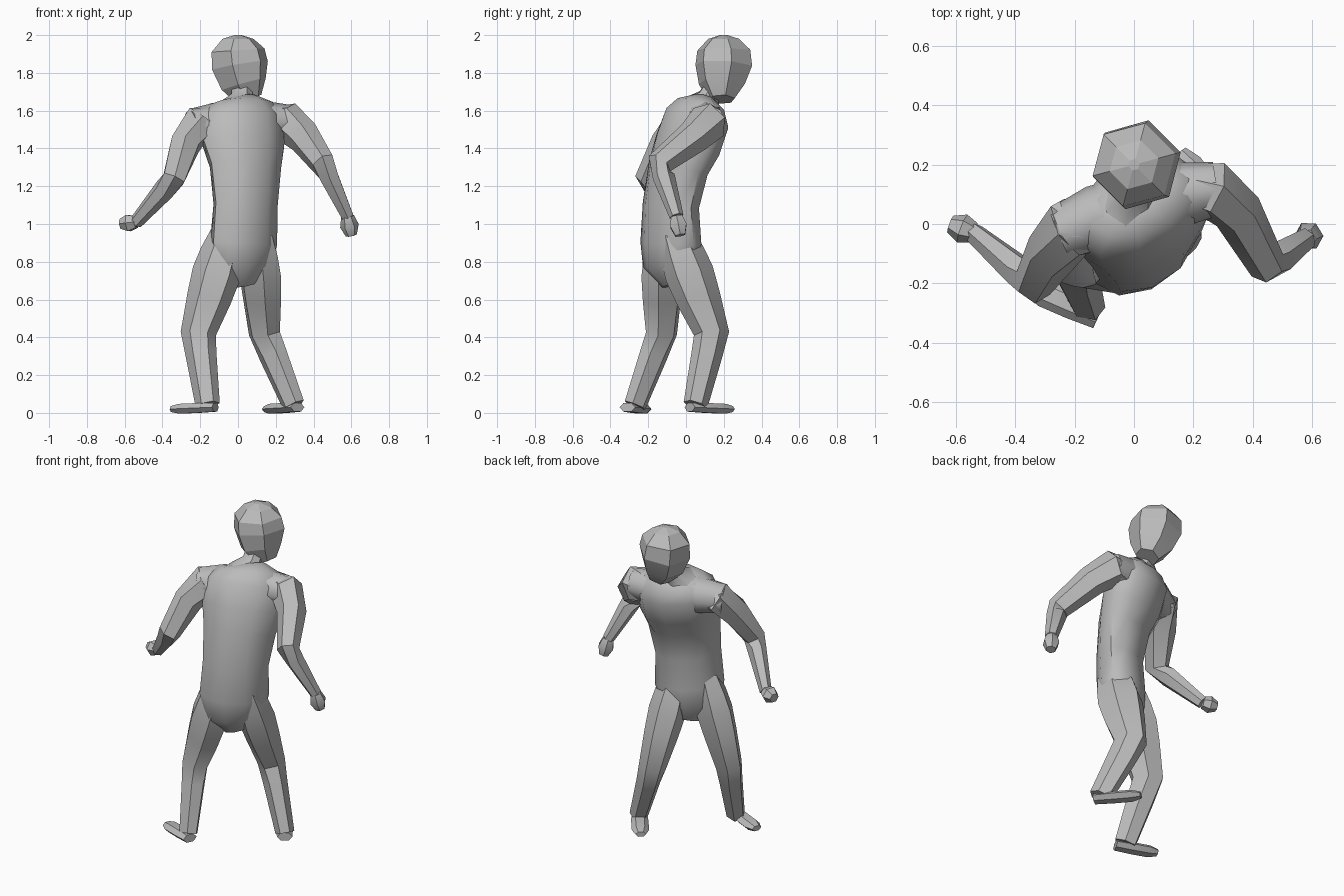
import bpy, bmesh, math
from mathutils import Vector

cube = bpy.data.objects.get("Cube")
if cube:
    bpy.data.objects.remove(cube)

grey = bpy.data.materials.new("plain grey")
grey.use_nodes = True
grey.diffuse_color = (0.5, 0.5, 0.5, 1)
shader = grey.node_tree.nodes["Principled BSDF"]
shader.inputs["Base Color"].default_value = grey.diffuse_color


def loft(name, rings, yaw, twist=0, depth=1, sides=6, smooth=35):
    """Skin elliptical rings (x, y, z, side radius) along a path.
    yaw turns the side axis and twist adds to it along the path, in degrees;
    depth is the ratio of the front-to-back radius to the side radius."""
    points = [Vector(ring[:3]) for ring in rings]
    last = len(points) - 1
    bm = bmesh.new()
    loops = []
    for i, ring in enumerate(rings):
        tangent = (points[min(i + 1, last)] - points[max(i - 1, 0)]).normalized()
        turn = math.radians(yaw + twist * i / last)
        side = Vector((math.cos(turn), math.sin(turn), 0))
        side = (side - tangent * side.dot(tangent)).normalized()
        across = side * ring[3]
        deep = tangent.cross(side) * ring[3] * depth
        angles = [math.tau * k / sides for k in range(sides)]
        loops.append([bm.verts.new(points[i] + across * math.cos(a) + deep * math.sin(a))
                      for a in angles])
    for low, high in zip(loops, loops[1:]):
        for k in range(sides):
            n = (k + 1) % sides
            bm.faces.new((low[k], low[n], high[n], high[k]))
    bm.faces.new(loops[0])
    bm.faces.new(loops[last])
    bmesh.ops.recalc_face_normals(bm, faces=bm.faces)
    mesh = bpy.data.meshes.new(name)
    bm.to_mesh(mesh)
    bm.free()
    mesh.materials.append(grey)
    obj = bpy.data.objects.new(name, mesh)
    bpy.context.collection.objects.link(obj)
    bpy.ops.object.select_all(action='DESELECT')
    obj.select_set(True)
    bpy.context.view_layer.objects.active = obj
    bpy.ops.object.shade_smooth_by_angle(angle=math.radians(smooth))


def arm(name, shoulder, middle, elbow, wrist, tip):
    """Upper arm, bent elbow and forearm, with a small closed fist."""
    shoulder, middle, elbow, wrist, tip = map(Vector, (shoulder, middle, elbow, wrist, tip))
    root = shoulder.lerp(Vector((0, shoulder.y, shoulder.z)), 0.4)
    below_elbow = elbow.lerp(wrist, 0.25)
    path = [(root, 0.08), (shoulder, 0.1), (middle, 0.085),
            (elbow, 0.065), (below_elbow, 0.055), (wrist, 0.035)]
    loft(name + "_arm", [(*p, r) for p, r in path], yaw=30, depth=1.1)
    fist = [(wrist, 0.035), (wrist.lerp(tip, 0.5), 0.05), (tip, 0.03)]
    loft(name + "_hand", [(*p, r) for p, r in fist], yaw=60)


def leg(name, hip, knee, ankle, yaw):
    """Thigh rooted inside the pelvis, bent knee and shin."""
    hip, knee, ankle = map(Vector, (hip, knee, ankle))
    path = [(hip, 0.08), (hip.lerp(knee, 0.2), 0.1), (hip.lerp(knee, 0.4), 0.11),
            (hip.lerp(knee, 0.65), 0.1), (knee, 0.08), (knee.lerp(ankle, 0.3), 0.07),
            (ankle, 0.055)]
    loft(name + "_leg", [(*p, r) for p, r in path], yaw, depth=1.25)


def foot(name, heel, toe):
    """Flat wedge standing on the ground, lower towards the toe."""
    heel, toe = Vector(heel), Vector(toe)
    way = toe - heel
    rings = [(*heel.lerp(toe, f), 0.03 - f * 0.01, w)
             for f, w in ((0, 0.045), (0.4, 0.05), (0.8, 0.05), (1, 0.03))]
    yaw = math.degrees(math.atan2(way.y, way.x)) - 90
    loft(name + "_foot", rings, yaw, depth=0.6)


# Torso, twisting from hips to shoulders
loft("torso", [
    (0.03, -0.06, 0.68, 0.08),
    (0.02, -0.08, 0.78, 0.18),
    (0.03, -0.08, 0.9, 0.2),
    (0.04, -0.08, 1.1, 0.19),
    (0.04, -0.04, 1.3, 0.21),
    (0.03, 0.01, 1.42, 0.24),
    (0.02, 0.06, 1.56, 0.24),
    (0.02, 0.08, 1.63, 0.18),
    (0.01, 0.09, 1.66, 0.09)], yaw=42, twist=-20, depth=0.68, sides=10, smooth=50)

# Shoulder girdle, bridging the torso to both arms
loft("shoulders", [
    (-0.25, -0.03, 1.52, 0.09),
    (-0.13, 0.02, 1.53, 0.11),
    (0.02, 0.05, 1.54, 0.12),
    (0.15, 0.1, 1.54, 0.11),
    (0.28, 0.12, 1.54, 0.09)], yaw=112, sides=8, smooth=50)

# Neck and head
loft("neck", [(0, 0.07, 1.6, 0.11), (0.02, 0.12, 1.67, 0.06), (0.02, 0.18, 1.76, 0.06)],
     yaw=30, sides=8, smooth=40)
loft("head", [
    (0.06, 0.19, 1.66, 0.07),
    (0.03, 0.19, 1.74, 0.125),
    (0.01, 0.2, 1.84, 0.155),
    (0, 0.2, 1.92, 0.145),
    (0, 0.2, 1.98, 0.085),
    (0, 0.2, 2, 0.02)], yaw=15, smooth=15)

# Arms, elbows pointing back
arm("left", (0.26, 0.12, 1.54), (0.35, 0.04, 1.46), (0.45, -0.14, 1.32),
    (0.58, -0.05, 1.04), (0.6, -0.03, 0.94))
arm("right", (-0.21, -0.01, 1.53), (-0.28, -0.1, 1.42), (-0.34, -0.2, 1.24),
    (-0.54, -0.03, 1.01), (-0.62, 0, 1))

# Legs and feet, in a wide stride
leg("left", (0.1, -0.06, 0.95), (0.14, 0.135, 0.42), (0.295, 0.05, 0.04), yaw=35)
leg("right", (-0.05, -0.12, 0.95), (-0.21, -0.13, 0.42), (-0.16, -0.27, 0.04), yaw=55)
foot("left", (0.315, 0.02), (0.15, 0.24))
foot("right", (-0.12, -0.31), (-0.35, -0.21))
